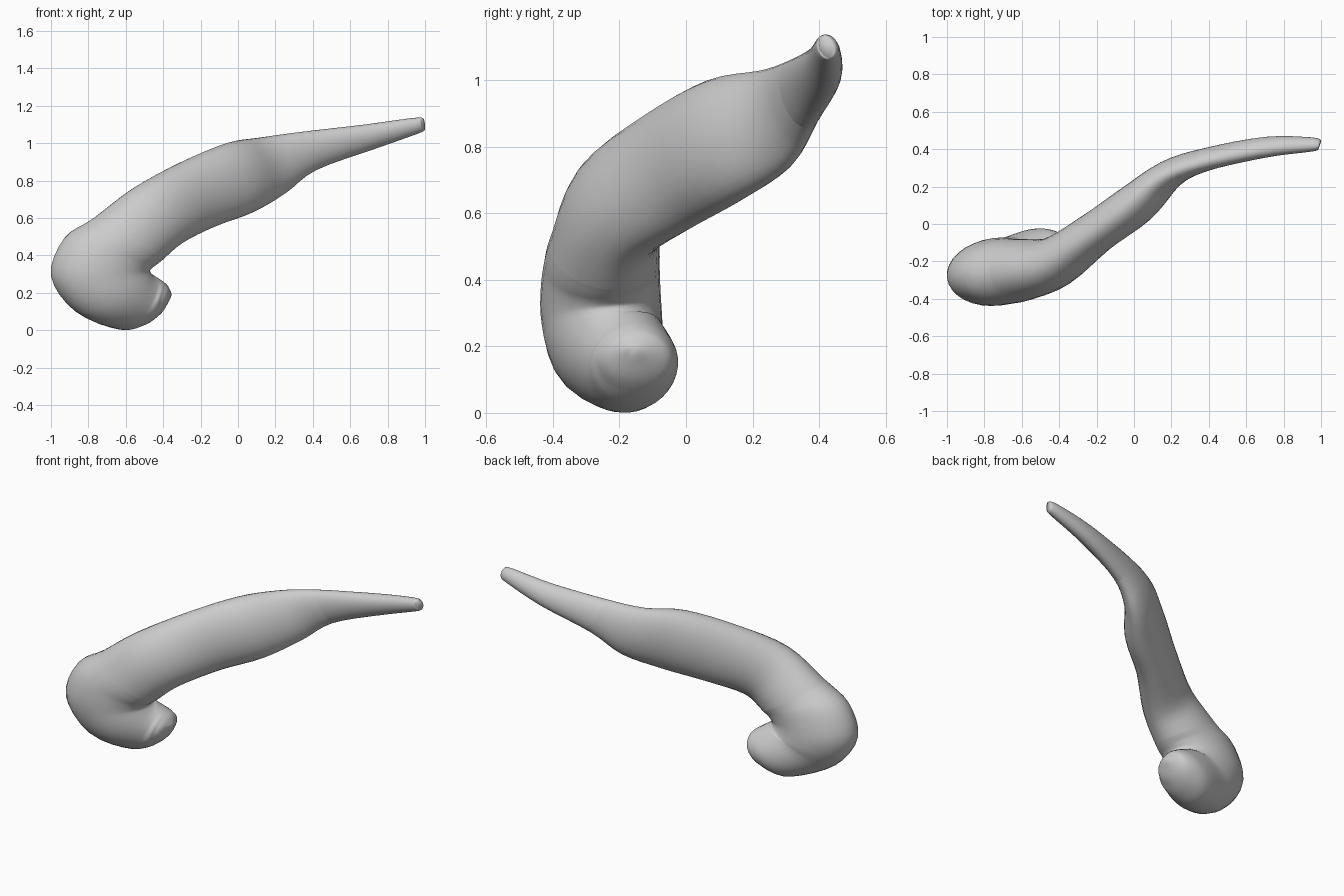
import bpy, bmesh, math
from mathutils import Vector

if "Cube" in bpy.data.objects:
    bpy.data.objects.remove(bpy.data.objects["Cube"])

# Cross-sections along the horn: outer edge point, inner edge point, half-width
RINGS = [
    ((-.365, -.16, .165), (-.355, -.16, .195), .02),   # curled end
    ((-.41, -.15, .09), (-.375, -.165, .235), .095),
    ((-.50, -.14, .03), (-.40, -.17, .26), .13),
    ((-.64, -.16, .008), (-.43, -.18, .28), .145),
    ((-.87, -.27, .10), (-.46, -.2, .30), .17),
    ((-1.0, -.29, .29), (-.47, -.22, .32), .18),
    ((-.93, -.29, .49), (-.45, -.22, .34), .175),
    ((-.77, -.28, .60), (-.41, -.21, .37), .165),      # base seam
    ((-.55, -.25, .765), (-.30, -.16, .465), .138),
    ((-.30, -.10, .90), (-.12, .0, .555), .115),
    ((-.06, .08, 1.0), (.08, .135, .63), .112),
    ((.12, .235, 1.03), (.25, .29, .73), .08),
    ((.34, .315, 1.06), (.415, .37, .855), .06),       # tip seam
    ((.68, .38, 1.097), (.72, .44, .968), .052),
    ((.94, .405, 1.132), (.96, .445, 1.053), .036),
    ((.988, .41, 1.132), (.998, .435, 1.068), .022),
]
STEPS, SIDES = 4, 32


def catmull(p, t):
    a, b, c, d = p
    return 0.5 * (2 * b + (c - a) * t + (2 * a - 5 * b + 4 * c - d) * t * t
                  + (3 * b - a - 3 * c + d) * t ** 3)


# Interpolate the sections smoothly
keys = [(Vector(o), Vector(i), w) for o, i, w in RINGS]
fine = []
for k in range(len(keys) - 1):
    near = [keys[min(max(k + j, 0), len(keys) - 1)] for j in (-1, 0, 1, 2)]
    for s in range(STEPS):
        fine.append([catmull([n[c] for n in near], s / STEPS) for c in range(3)])
fine.append(keys[-1])
centres = [(o + i) / 2 for o, i, w in fine]


def ring_points(n):
    o, i, w = fine[n]
    major = (o - i) / 2
    tangent = centres[min(n + 1, len(fine) - 1)] - centres[max(n - 1, 0)]
    side = tangent.cross(major).normalized() * w
    return [centres[n] + major * math.cos(a) + side * math.sin(a)
            for a in (2 * math.pi * s / SIDES for s in range(SIDES))]


def make_part(name, first, last, cap_start=False, cap_end=False):
    bm = bmesh.new()
    rings = [[bm.verts.new(p) for p in ring_points(n)]
             for n in range(first * STEPS, last * STEPS + 1)]
    for a, b in zip(rings, rings[1:]):
        for s in range(SIDES):
            t = (s + 1) % SIDES
            bm.faces.new((a[s], a[t], b[t], b[s]))
    if cap_start:
        bm.faces.new(rings[0])
    if cap_end:
        bm.faces.new(rings[-1])
    bmesh.ops.recalc_face_normals(bm, faces=bm.faces)
    # open tubes: make sure the faces point away from the centre line
    f = min(bm.faces, key=lambda q: (q.calc_center_median() - rings[len(rings) // 2][0].co).length)
    if f.normal.dot(f.calc_center_median() - centres[(first * STEPS + last * STEPS) // 2]) < 0:
        bmesh.ops.reverse_faces(bm, faces=bm.faces)
    mesh = bpy.data.meshes.new(name)
    bm.to_mesh(mesh)
    bm.free()
    obj = bpy.data.objects.new(name, mesh)
    bpy.context.collection.objects.link(obj)
    for p in mesh.polygons:
        p.use_smooth = True
    return obj


# Curled base, long body and tapered tip
make_part("curled_base", 0, 7, cap_start=True)
make_part("body", 7, 12)
make_part("tip", 12, 15, cap_end=True)
